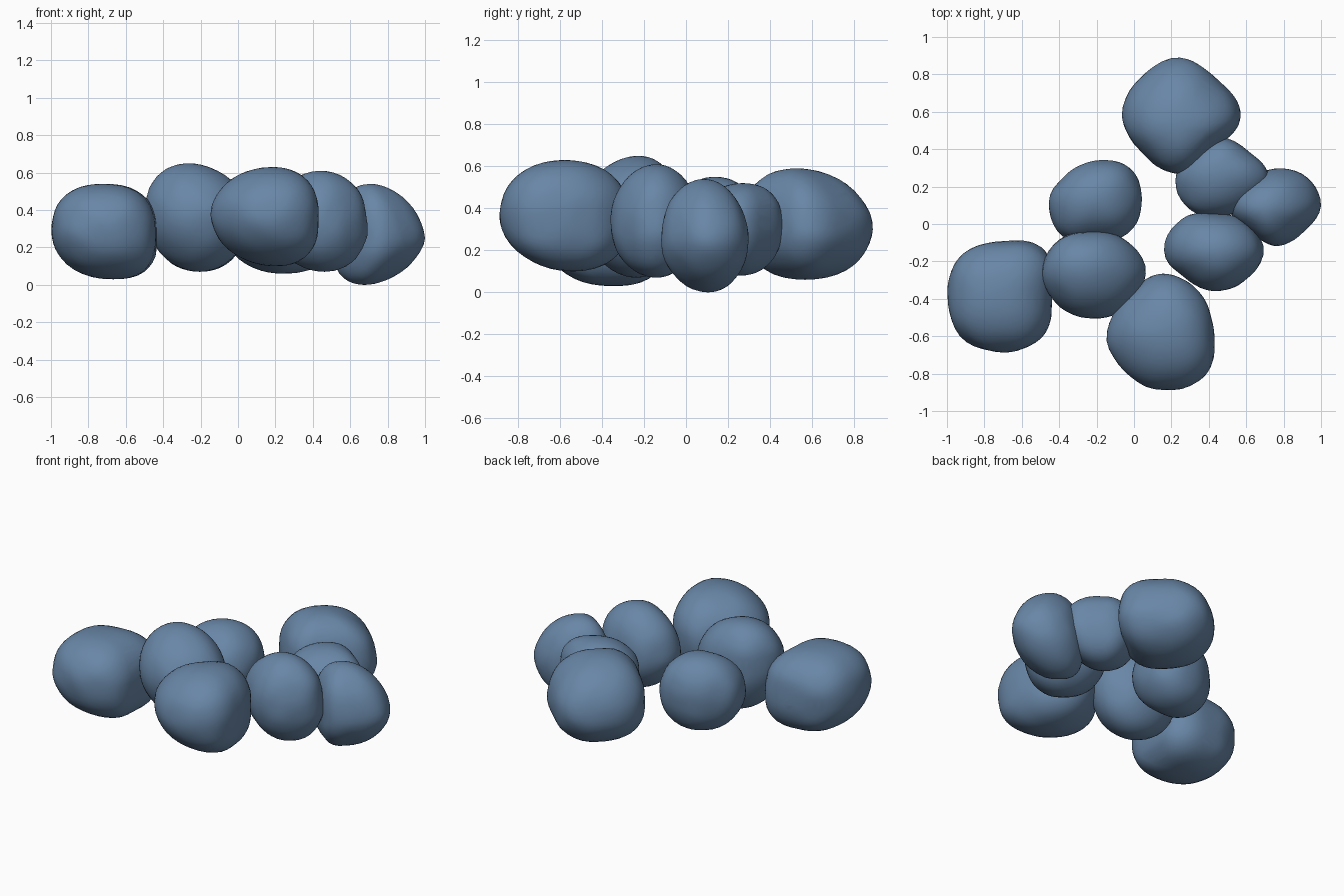
import bpy, bmesh, math
from mathutils import Vector, noise

if "Cube" in bpy.data.objects:
    bpy.data.objects.remove(bpy.data.objects["Cube"])

stone = bpy.data.materials.new("slate blue stone")
stone.diffuse_color = (0.14, 0.24, 0.385, 1)
stone.use_nodes = True
stone.node_tree.nodes["Principled BSDF"].inputs["Base Color"].default_value = stone.diffuse_color


def outline_radius(radii, angle):
    """Smooth closed curve through evenly spaced polar radii."""
    n = len(radii)
    t = (angle / (2 * math.pi) % 1) * n
    i, f = int(t) % n, t % 1
    a, b, c, d = (radii[(i + k) % n] for k in (-1, 0, 1, 2))
    return b + 0.5 * f * (c - a + f * (2*a - 5*b + 4*c - d + f * (3*(b - c) + d - a)))


def rock(name, x, y, waist, bottom, top, radii, peak=(0, 0), foot=(0, 0), p=2.1):
    """Boulder: plan outline (8 radii, counter-clockwise from +x), heights,
    sideways shift of the peak and of the foot, and profile squareness p."""
    bm = bmesh.new()
    bmesh.ops.create_icosphere(bm, subdivisions=4, radius=1)
    for v in bm.verts:
        u = v.co.normalized()
        h = math.hypot(u.x, u.y)
        s = (h ** p + abs(u.z) ** p) ** (-1 / p)
        r = outline_radius(radii, math.atan2(u.y, u.x)) if h > 1e-6 else 0
        height, lean = (top - waist, peak) if u.z > 0 else (waist - bottom, foot)
        # gentle lumps over the surface
        lump = 1 + 0.025 * noise.noise(u * 2.2 + Vector((x * 7, y * 7, 3)))
        k, w = r * s * lump, abs(u.z * s) ** 1.6
        v.co = (x + u.x * k + lean[0] * w,
                y + u.y * k + lean[1] * w,
                waist + u.z * s * height)
    # wrap the bare points so that no side is hollow
    bmesh.ops.delete(bm, geom=bm.edges[:], context='EDGES_FACES')
    bmesh.ops.convex_hull(bm, input=bm.verts[:])
    bmesh.ops.delete(bm, geom=[v for v in bm.verts if not v.link_faces], context='VERTS')
    bmesh.ops.recalc_face_normals(bm, faces=bm.faces[:])
    me = bpy.data.meshes.new(name)
    bm.to_mesh(me)
    bm.free()
    me.materials.append(stone)
    me.shade_smooth()
    ob = bpy.data.objects.new(name, me)
    bpy.context.collection.objects.link(ob)


# western chain of boulders
rock("left_rock", -.717, -.385, .29, .03, .54,
     (.275, .34, .29, .30, .28, .30, .30, .315), (.0, 0), (.05, .04), 2.4)
rock("middle_rock", -.214, -.267, .38, .07, .65,
     (.275, .25, .23, .26, .28, .25, .24, .25), (-.05, .04), (.01, .03), 2.0)
rock("inner_rock", -.203, .118, .31, .07, .55,
     (.245, .255, .22, .215, .25, .255, .21, .24), (0, .02), (0, .02))
rock("front_rock", .155, -.577, .37, .10, .63,
     (.27, .285, .31, .27, .30, .295, .31, .325), (.03, 0), (.05, .04), 2.15)

# eastern chain of boulders
rock("centre_right_rock", .422, -.14, .33, .07, .61,
     (.27, .225, .20, .235, .26, .21, .22, .235), (.02, 0), (.04, 0), 2.0)
rock("back_right_rock", .47, .24, .33, .08, .52,
     (.25, .205, .22, .215, .25, .235, .20, .20), (0, .03), (0, .02))
rock("right_rock", .768, .096, .25, 0, .54,
     (.23, .22, .20, .21, .255, .20, .215, .195), (-.06, -.01), (-.09, .01), 2.0)
rock("back_rock", .245, .577, .30, .06, .59,
     (.325, .28, .31, .295, .31, .28, .31, .25), (0, -.05), (0, -.01), 2.15)
